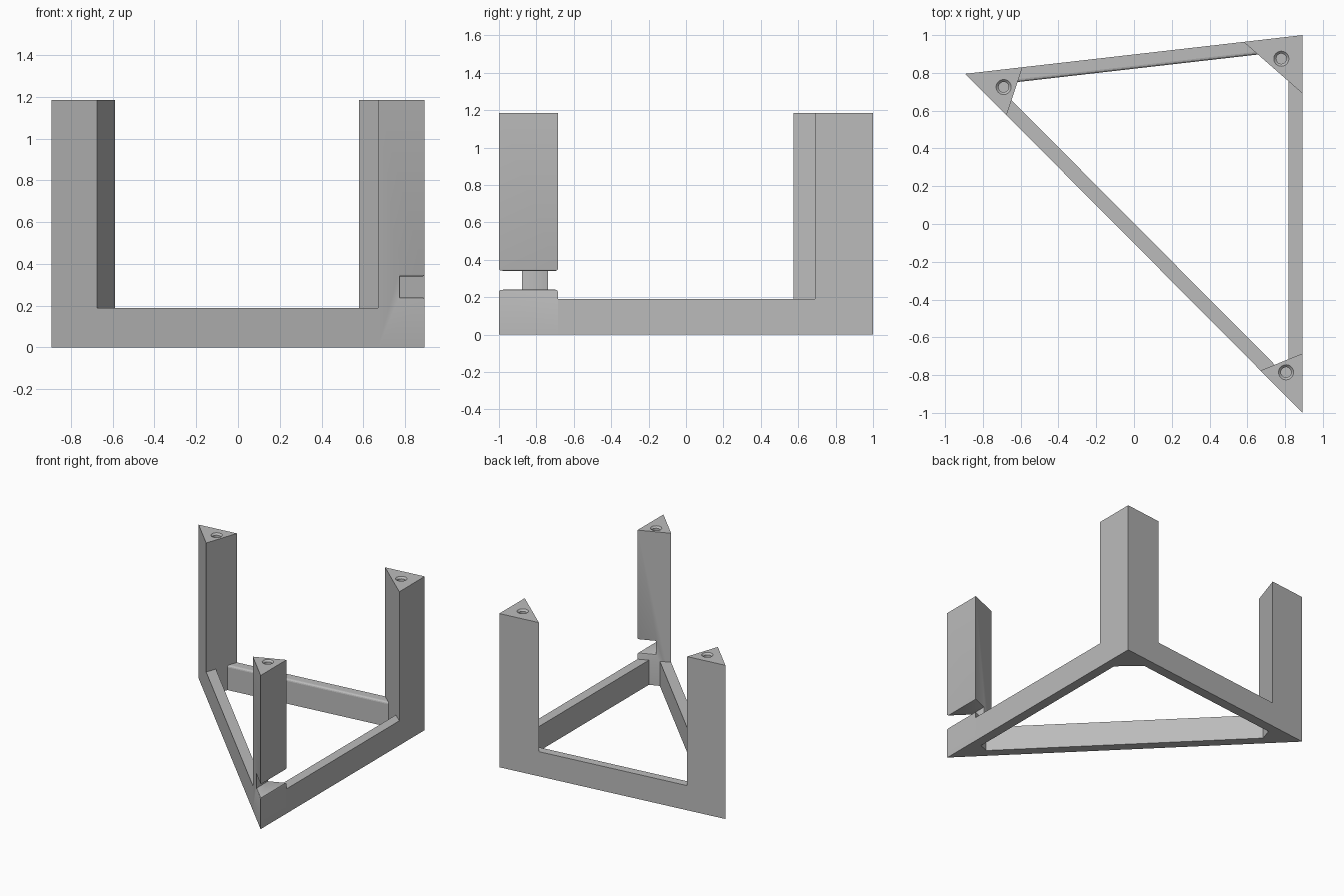
import bpy, bmesh
from mathutils import Vector
from mathutils.geometry import intersect_line_line_2d

cube = bpy.data.objects.get("Cube")
if cube:
    bpy.data.objects.remove(cube)

POST_TOP, BEAM_TOP, BEAM_WIDTH = 1.185, 0.19, 0.075
NOTCH_X, NOTCH_LOW, NOTCH_HIGH = 0.775, 0.24, 0.34

grey = bpy.data.materials.new("plain grey")
grey.use_nodes = True
colour = (0.5, 0.5, 0.5, 1)
grey.diffuse_color = colour
grey.node_tree.nodes["Principled BSDF"].inputs["Base Color"].default_value = colour


def make_object(name, bm):
    bmesh.ops.recalc_face_normals(bm, faces=bm.faces)
    mesh = bpy.data.meshes.new(name)
    bm.to_mesh(mesh)
    bm.free()
    obj = bpy.data.objects.new(name, mesh)
    mesh.materials.append(grey)
    bpy.context.collection.objects.link(obj)
    return obj


def prism(points, low, high):
    bm = bmesh.new()
    face = bm.faces.new([bm.verts.new((p[0], p[1], low)) for p in points])
    top = bmesh.ops.extrude_face_region(bm, geom=[face])["geom"]
    verts = [v for v in top if isinstance(v, bmesh.types.BMVert)]
    bmesh.ops.translate(bm, verts=verts, vec=(0, 0, high - low))
    return bm


def drill(centre, r_low, r_high, low, high):
    bm = bmesh.new()
    bmesh.ops.create_cone(bm, cap_ends=True, segments=32, radius1=r_low,
                          radius2=r_high, depth=high - low)
    bmesh.ops.translate(bm, verts=bm.verts, vec=(*centre, (low + high) / 2))
    return make_object("cutter", bm)


def cut(obj, cutter):
    cutter.hide_render = True
    mod = obj.modifiers.new("cut", "BOOLEAN")
    mod.operation, mod.solver, mod.object = "DIFFERENCE", "EXACT", cutter
    bpy.context.view_layer.objects.active = obj
    bpy.ops.object.modifier_apply(modifier=mod.name)
    bpy.data.objects.remove(cutter)


# Each post: name, outer corner, the two ends of its inner face, hole centre
posts = [
    ("back_right_post", (-0.893, 0.795), (-0.675, 0.576), (-0.59, 0.83), (-0.69, 0.725)),
    ("front_left_post", (0.893, -1.0), (0.893, -0.685), (0.67, -0.776), (0.805, -0.785)),
    ("back_left_post", (0.893, 1.0), (0.58, 0.964), (0.893, 0.69), (0.78, 0.875)),
]

for name, corner, after, before, hole in posts:
    post = make_object(name, prism([corner, after, before], 0, POST_TOP))

    # Notch in the front post with softened rims
    if name == "front_left_post":
        box = [(NOTCH_X, -1.2), (1.2, -1.2), (1.2, -0.5), (NOTCH_X, -0.5)]
        cut(post, make_object("cutter", prism(box, NOTCH_LOW, NOTCH_HIGH)))
        bm = bmesh.new()
        bm.from_mesh(post.data)
        rims = [e for e in bm.edges if e.is_convex and e.calc_face_angle(0) > 0.1
                and all(NOTCH_LOW - 0.01 < v.co.z < NOTCH_HIGH + 0.01
                        and v.co.x > NOTCH_X - 0.01 for v in e.verts)]
        bmesh.ops.bevel(bm, geom=rims, offset=0.01, segments=2, profile=0.5,
                        affect="EDGES", clamp_overlap=True)
        bm.to_mesh(post.data)
        bm.free()

    # Countersunk screw hole in the top
    cut(post, drill(hole, 0.027, 0.027, POST_TOP - 0.3, POST_TOP + 0.1))
    cut(post, drill(hole, 0.027, 0.053, POST_TOP - 0.013, POST_TOP + 0.013))
    bpy.ops.object.select_all(action="DESELECT")
    post.select_set(True)
    bpy.context.view_layer.objects.active = post
    bpy.ops.object.shade_smooth_by_angle(angle=0.5)


# Low beams that run from post to post
def inner_point(a, b, face_a, face_b):
    far = Vector(b) - Vector(a)
    return intersect_line_line_2d(Vector(a) - far, Vector(b) + far, Vector(face_a), Vector(face_b))


for i, name in enumerate(("front_beam", "left_beam", "back_beam")):
    first, second = posts[i], posts[(i + 1) % len(posts)]
    start, end = Vector(first[2]), Vector(second[3])
    along = (end - start).normalized()
    inward = Vector((-along.y, along.x)) * BEAM_WIDTH
    a, b = start + inward, end + inward
    points = [start, end, inner_point(a, b, second[2], second[3]),
              inner_point(a, b, first[2], first[3])]
    bm = prism(points, 0, BEAM_TOP)
    # Rounded inner top edge on the back beam
    if name == "back_beam":
        inner = [e for e in bm.edges if all(
            v.co.z > BEAM_TOP - 0.001 and min((v.co.xy - p).length for p in points[2:]) < 0.001
            for v in e.verts)]
        bmesh.ops.bevel(bm, geom=inner, offset=0.015, segments=3, profile=0.5, affect="EDGES")
    make_object(name, bm)
